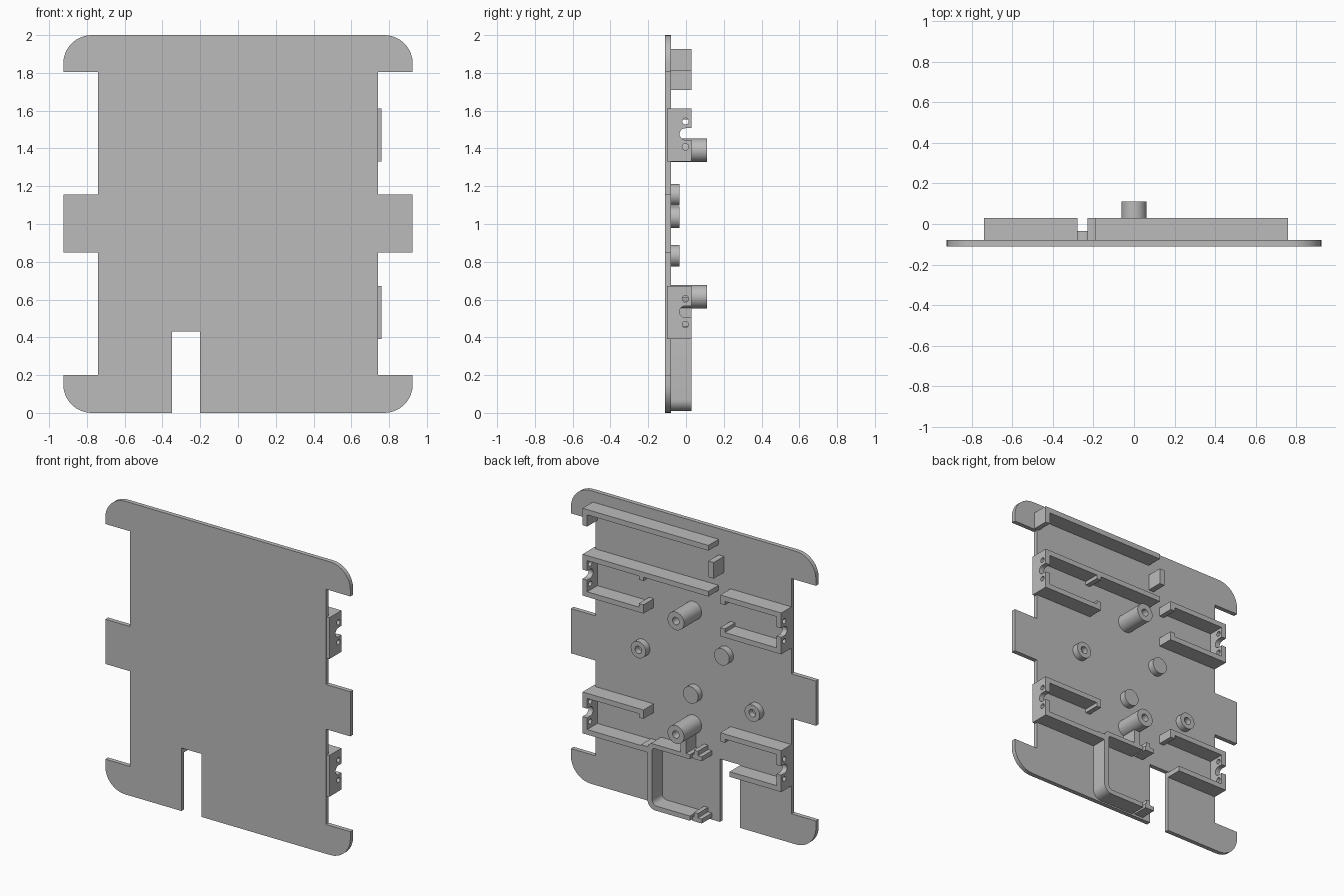
import bpy, bmesh, math
from mathutils import Vector, Matrix

cube = bpy.data.objects.get("Cube")
if cube:
    bpy.data.objects.remove(cube)

grey = bpy.data.materials.new("plain grey")
grey.use_nodes = True
grey.diffuse_color = (0.5, 0.5, 0.5, 1)
grey.node_tree.nodes["Principled BSDF"].inputs["Base Color"].default_value = (0.5, 0.5, 0.5, 1)

FRONT, BACK, RIM = -0.11, -0.08, 0.03    # plate faces and rail height along y
MID = 0.01                               # mirror line of the motor brackets
T = 0.035                                # wall thickness


def finish(name, bm, smooth=False):
    bmesh.ops.recalc_face_normals(bm, faces=bm.faces)
    mesh = bpy.data.meshes.new(name)
    bm.to_mesh(mesh)
    bm.free()
    mesh.materials.append(grey)
    ob = bpy.data.objects.new(name, mesh)
    bpy.context.collection.objects.link(ob)
    if smooth:
        bpy.ops.object.select_all(action='DESELECT')
        ob.select_set(True)
        bpy.context.view_layer.objects.active = ob
        bpy.ops.object.shade_smooth_by_angle(angle=math.radians(30))
    return ob


def add_box(bm, x0, x1, z0, z1, y0=BACK - 0.005, y1=RIM):
    size = Vector((abs(x1 - x0), y1 - y0, z1 - z0))
    mid = Vector(((x0 + x1) / 2, (y0 + y1) / 2, (z0 + z1) / 2))
    bmesh.ops.create_cube(bm, size=1, matrix=Matrix.Translation(mid) @ Matrix.Diagonal(size).to_4x4())


def box(name, *dims):
    bm = bmesh.new()
    add_box(bm, *dims)
    return finish(name, bm)


def rounded(points, steps=8):
    """Outline in x, z; a third value gives a corner its radius."""
    out = []
    for i, p in enumerate(points):
        c = Vector(p[:2])
        if len(p) == 2:
            out.append(c)
            continue
        a = (Vector(points[i - 1][:2]) - c).normalized() * p[2]
        b = (Vector(points[(i + 1) % len(points)][:2]) - c).normalized() * p[2]
        for k in range(steps + 1):
            t = math.pi / 2 * k / steps
            out.append(c + a * (1 - math.sin(t)) + b * (1 - math.cos(t)))
    return out


def prism(name, points, y0, y1):
    bm = bmesh.new()
    face = bm.faces.new([bm.verts.new((p.x, y0, p.y)) for p in rounded(points)])
    ext = bmesh.ops.extrude_face_region(bm, geom=[face])["geom"]
    moved = [v for v in ext if isinstance(v, bmesh.types.BMVert)]
    bmesh.ops.translate(bm, verts=moved, vec=(0, y1 - y0, 0))
    return finish(name, bm, True)


def post(name, x, z, r, top, hole=0.0, depth=0.0):
    """Round post on the back of the plate, with an optional blind hole."""
    profile = [(0, BACK - 0.005), (r, BACK - 0.005), (r, top)]
    profile += [(hole, top), (hole, top - depth), (0, top - depth)] if hole else [(0, top)]
    bm = bmesh.new()
    vs = [bm.verts.new((x + a, y, z)) for a, y in profile]
    es = [bm.edges.new(pair) for pair in zip(vs, vs[1:])]
    bmesh.ops.spin(bm, geom=vs + es, cent=(x, 0, z), axis=(0, 1, 0), angle=2 * math.pi, steps=32)
    bmesh.ops.remove_doubles(bm, verts=bm.verts, dist=1e-5)
    return finish(name, bm, True)


def end_wall(name, side, z0, z1):
    """Bracket end wall with two screw holes and a rounded shaft notch."""
    outer, inner = MID + side * 0.75, MID + side * (0.75 - T)
    wall = box(name, outer, inner, z0, z1, -0.1)
    mid = (z0 + z1) / 2 + 0.005
    cutters = []
    for dz, r in ((0.068, 0.017), (-0.068, 0.017), (0, 0.031)):
        bm = bmesh.new()
        turn = Matrix.Translation(((outer + inner) / 2, -0.003, mid + dz)) @ Matrix.Rotation(math.pi / 2, 4, 'Y')
        bmesh.ops.create_cone(bm, cap_ends=True, segments=24, radius1=r, radius2=r, depth=0.2, matrix=turn)
        cutters.append(finish("hole_cutter", bm))
    cutters.append(box("notch_cutter", outer - 0.1, outer + 0.1, mid - 0.031, mid + 0.031, -0.003, 0.1))
    bpy.context.view_layer.objects.active = wall
    for cutter in cutters:
        cutter.hide_render = True
        mod = wall.modifiers.new("cut", 'BOOLEAN')
        mod.operation, mod.solver, mod.object = 'DIFFERENCE', 'EXACT', cutter
        bpy.ops.object.modifier_apply(modifier=mod.name)
        bpy.data.objects.remove(cutter)


# Base plate: right half outline, mirrored, with the cable slot in the bottom edge
half = [(0.925, 0, 0.15), (0.925, 0.2), (0.74, 0.2), (0.74, 0.85), (0.925, 0.85),
        (0.925, 1.155), (0.74, 1.155), (0.74, 1.805), (0.925, 1.805), (0.925, 2, 0.15)]
mirrored = [(-p[0],) + p[1:] for p in reversed(half)]
slot = [(-0.35, 0), (-0.35, 0.43), (-0.2, 0.43), (-0.2, 0)]
prism("base_plate", half + mirrored + slot, FRONT, BACK)

# Four motor brackets: end wall, two rails and small hooks at the inner ends
for level, z0, z1 in (("upper", 1.33, 1.612), ("lower", 0.39, 0.672)):
    for label, side in (("left", 1), ("right", -1)):
        name = f"{level}_{label}_bracket"
        end_wall(name + "_end", side, z0, z1)
        out, tip = MID + side * 0.74, MID + side * 0.29
        hook = tip + side * T
        top_tip = -0.19 if (level, side) == ("upper", 1) else tip
        low_tip = -0.35 if (level, side) == ("lower", -1) else tip
        bm = bmesh.new()
        add_box(bm, out, top_tip, z1 - T, z1)
        add_box(bm, tip, hook, z1 - T - 0.025, z1 - T)
        add_box(bm, out, low_tip, z0, z0 + T)
        if level == "upper":
            add_box(bm, tip, hook, z0 + T, z0 + T + 0.025)
        finish(name + "_rails", bm)

# Upper holder: long rail, end return and separate stop
box("upper_holder_rail", -0.19, 0.76, 1.89, 1.926)
box("upper_holder_end", 0.725, 0.76, 1.81, 1.9)
box("upper_holder_stop", -0.23, -0.19, 1.71, 1.82)

# Lower holder: open rounded frame, rib and clips
prism("lower_holder_frame", [(-0.05, 0.01), (0.27, 0.01, 0.06), (0.27, 0.46, 0.04), (-0.05, 0.46),
                             (-0.05, 0.43), (0.235, 0.43, 0.02), (0.235, 0.042, 0.035), (-0.05, 0.042)],
      BACK - 0.005, RIM)
box("lower_holder_bridge", 0.25, 0.32, 0.39, 0.43)
box("standoff_rib", -0.02, 0.02, 0.45, 0.57)
for label, z in (("upper", 0.44), ("lower", 0.015)):
    prism(label + "_clip", [(-0.14, z), (-0.07, z), (-0.07, z + 0.03), (-0.08, z + 0.03),
                            (-0.08, z + 0.06), (-0.11, z + 0.06), (-0.11, z + 0.03), (-0.14, z + 0.03)],
          BACK - 0.005, RIM)

# Tall standoffs and short bosses
for label, z in (("upper", 1.39), ("lower", 0.615)):
    post(label + "_standoff", 0, z, 0.062, 0.11, 0.025, 0.12)
for label, x, z, hole in (("left", 0.385, 1.035, 0.025), ("upper", -0.245, 1.155, 0),
                          ("lower", -0.01, 0.832, 0), ("right", -0.475, 0.832, 0.025)):
    post(label + "_boss", x, z, 0.057, -0.035, hole, 0.04)
